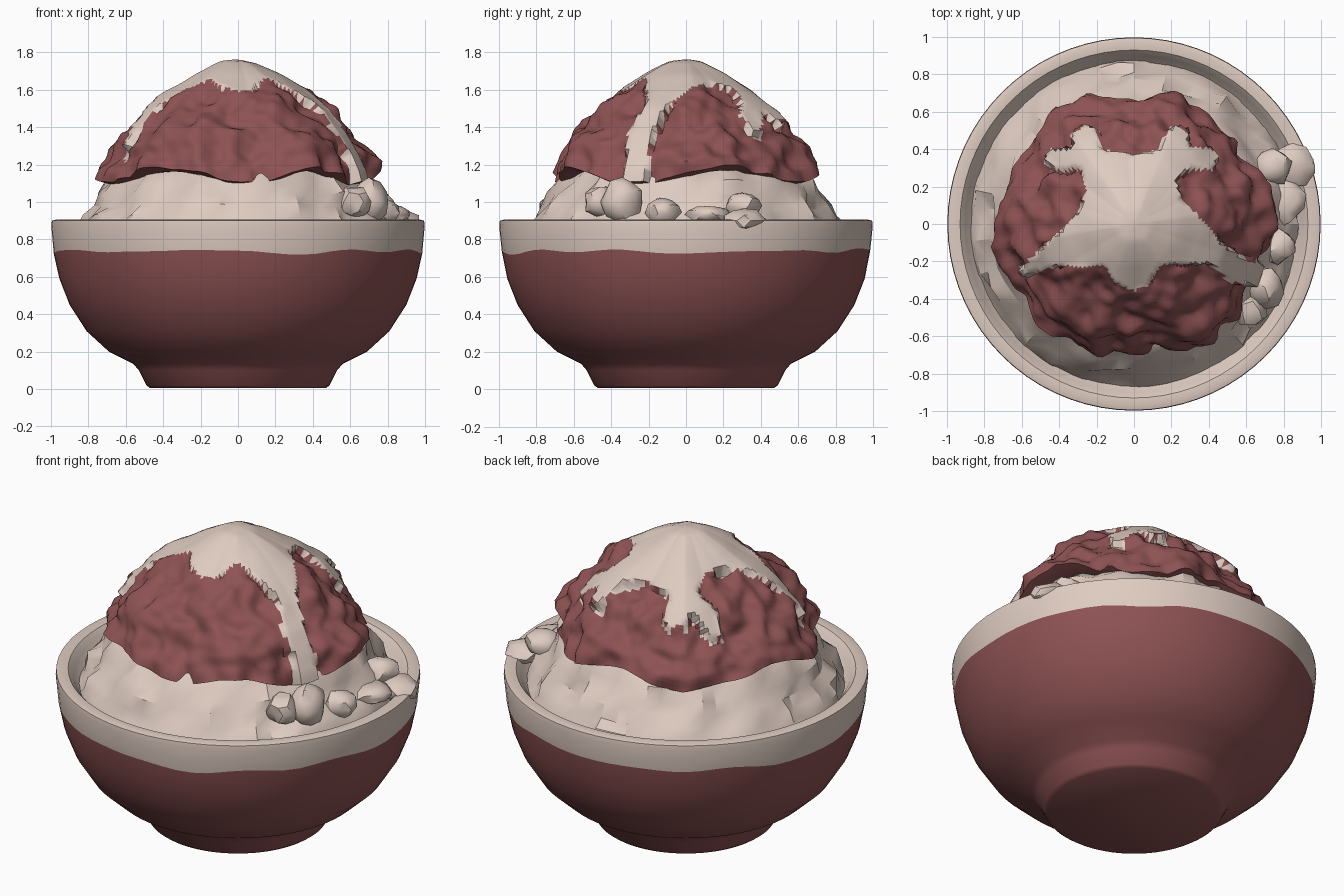
import bpy, bmesh, math
from mathutils import Vector, noise

if "Cube" in bpy.data.objects:
    bpy.data.objects.remove(bpy.data.objects["Cube"])

def mat(name, col):
    m = bpy.data.materials.new(name)
    m.diffuse_color = (*col, 1)
    m.use_nodes = True
    m.node_tree.nodes["Principled BSDF"].inputs["Base Color"].default_value = m.diffuse_color
    return m

RED = mat("brick red", (0.27, 0.085, 0.087))
CREAM = mat("cream", (0.73, 0.60, 0.53))

def lerp_table(table, x):
    for (x0, y0), (x1, y1) in zip(table, table[1:]):
        if x <= x1:
            return y0 + (y1 - y0) * max(0, (x - x0) / (x1 - x0))
    return table[-1][1]

def polar(name, segs, rows, point, colour, angle=40):
    """Closed surface of rings; point(row, theta) gives a Vector."""
    bm = bmesh.new()
    rings = [[bm.verts.new(point(i, 2 * math.pi * j / segs)) for j in range(segs)]
             for i in range(rows)]
    for i in range(rows - 1):
        for j in range(segs):
            k = (j + 1) % segs
            f = bm.faces.new((rings[i][j], rings[i][k], rings[i + 1][k], rings[i + 1][j]))
            f.material_index = colour(i, f.calc_center_median())
    for i, ring in ((0, rings[0]), (rows - 1, rings[-1])):
        f = bm.faces.new(ring)
        f.material_index = colour(min(i, rows - 2), f.calc_center_median())
    bmesh.ops.recalc_face_normals(bm, faces=bm.faces)
    return finish(name, bm, angle)

def finish(name, bm, angle):
    me = bpy.data.meshes.new(name)
    bm.to_mesh(me)
    bm.free()
    me.materials.append(RED)
    me.materials.append(CREAM)
    ob = bpy.data.objects.new(name, me)
    bpy.context.collection.objects.link(ob)
    bpy.ops.object.select_all(action='DESELECT')
    ob.select_set(True)
    bpy.context.view_layer.objects.active = ob
    bpy.ops.object.shade_smooth_by_angle(angle=math.radians(angle))
    return ob

def ring(r, a, z):
    return Vector((r * math.cos(a), r * math.sin(a), z))

# Bowl: foot, red body, cream glazed rim with a wavy lower edge
BOWL = [(0.47, 0.005), (0.49, 0.02), (0.53, 0.10), (0.56, 0.135), (0.69, 0.20), (0.81, 0.31),
        (0.90, 0.45), (0.955, 0.59), (0.985, 0.74), (0.998, 0.87), (0.995, 0.90),
        (0.97, 0.907), (0.93, 0.903), (0.90, 0.87), (0.86, 0.80), (0.75, 0.72)]

def bowl_point(i, a):
    r, z = BOWL[i]
    if i == 8:
        z += 0.035 * noise.noise(ring(2.6, a, 3.3))
    return ring(r, a, z)

polar("bowl", 72, len(BOWL), bowl_point, lambda i, c: 1 if i >= 8 else 0)

# Rice mound: lumpy cream shoulder around the topping
RICE = [(0.88, 0.80), (0.845, 0.86), (0.81, 0.915), (0.77, 0.98), (0.735, 1.04),
        (0.69, 1.10), (0.64, 1.16), (0.56, 1.21), (0.3, 1.25)]

def rice_point(i, a):
    r, z = RICE[i]
    p = ring(r, a, z)
    if 0 < i < 8:
        n = noise.noise(p * 7.5) * 0.05
        p += Vector((math.cos(a), math.sin(a), 0.7)) * n
    return p

polar("rice_mound", 60, len(RICE), rice_point, lambda i, c: 1, 30)

# Loose rice lumps, some resting on the rim
LUMPS = [(0.70, -0.34, 1.0, 0.11, 0.12), (0.62, -0.46, 1.0, 0.09, 0.09),
         (0.77, -0.12, 0.94, 0.09, 0.08), (0.80, 0.12, 0.93, 0.12, 0.05),
         (0.85, 0.31, 0.90, 0.12, 0.06), (0.74, 0.3, 0.98, 0.10, 0.07)]
bm = bmesh.new()
for x, y, z, s, h in LUMPS:
    res = bmesh.ops.create_icosphere(bm, subdivisions=2, radius=1)
    for v in res["verts"]:
        d = v.co * (1 + 0.25 * noise.noise(v.co * 1.5 + Vector((x, y, z)) * 9))
        v.co = Vector((x + d.x * s, y + d.y * s, z + d.z * h))
for f in bm.faces:
    f.material_index = 1
finish("rice_lumps", bm, 35)

# Topping dome with poured sauce: outlines seen from above
OUTLINE = [(0.76, 0.10), (0.62, 0.30), (0.50, 0.47), (0.27, 0.68), (-0.05, 0.65), (-0.42, 0.63),
           (-0.53, 0.42), (-0.65, 0.20), (-0.75, -0.12), (-0.60, -0.37), (-0.45, -0.57),
           (-0.25, -0.68), (0.10, -0.66), (0.42, -0.64), (0.55, -0.47), (0.67, -0.22)]
SAUCE = [(0.92, -0.35), (0.92, -0.22), (0.60, -0.19), (0.46, -0.10), (0.36, 0.02), (0.25, 0.13),
         (0.22, 0.24), (0.31, 0.29), (0.41, 0.28), (0.45, 0.35), (0.40, 0.40), (0.29, 0.40),
         (0.28, 0.49), (0.20, 0.52), (0.16, 0.46), (0.13, 0.39), (0.0, 0.36), (-0.17, 0.39),
         (-0.19, 0.49), (-0.26, 0.52), (-0.33, 0.47), (-0.31, 0.40), (-0.44, 0.39),
         (-0.47, 0.32), (-0.40, 0.27), (-0.28, 0.29), (-0.25, 0.19), (-0.29, 0.07),
         (-0.38, -0.03), (-0.48, -0.12), (-0.60, -0.24), (-0.58, -0.28), (-0.40, -0.22),
         (-0.15, -0.22), (-0.10, -0.31), (0.0, -0.35), (0.08, -0.32), (0.14, -0.21),
         (0.40, -0.21), (0.50, -0.30), (0.62, -0.33)]
DOME = [(0.0, 1.735), (0.12, 1.72), (0.3, 1.655), (0.5, 1.57), (0.68, 1.475), (0.82, 1.37),
        (0.92, 1.27), (0.98, 1.19), (1.0, 1.14)]

def inside(x, y):
    hit = False
    for (x0, y0), (x1, y1) in zip(SAUCE, SAUCE[1:] + SAUCE[:1]):
        if (y0 > y) != (y1 > y) and x < x0 + (y - y0) * (x1 - x0) / (y1 - y0):
            hit = not hit
    return hit

angles = sorted((math.atan2(y, x) % (2 * math.pi), math.hypot(x, y)) for x, y in OUTLINE)
angles = ([(angles[-1][0] - 2 * math.pi, angles[-1][1])] + angles +
          [(angles[0][0] + 2 * math.pi, angles[0][1])])
ROWS, SEGS = 50, 160

def topping_point(i, a):
    R = lerp_table(angles, a)
    hem = 0.04 * noise.noise(ring(2.0, a, 0.4)) + 0.025 * math.sin(5 * a)
    if i >= ROWS - 2:                       # tuck the hem into the rice
        return ring(R * (0.9 if i == ROWS - 2 else 0.5), a, 1.12 + hem)
    s = 0.02 + 0.98 * i / (ROWS - 3)
    t = math.sin(s * math.pi / 2) * 0.5 + s * 0.5
    p = ring(R * t, a, lerp_table(DOME, t) + hem * t ** 6)
    out = Vector((p.x, p.y, 0.75 * (1.2 - t) + 0.1)).normalized()
    if inside(p.x, p.y):
        return p + out * (0.028 + 0.012 * noise.noise(p * 5))
    return p + out * (0.055 * noise.noise(p * 7) + 0.025 * noise.noise(p * 14))

polar("topping_with_sauce", SEGS, ROWS, topping_point,
      lambda i, c: 1 if i < ROWS - 3 and inside(c.x * 0.98, c.y * 0.98) else 0, 50)
